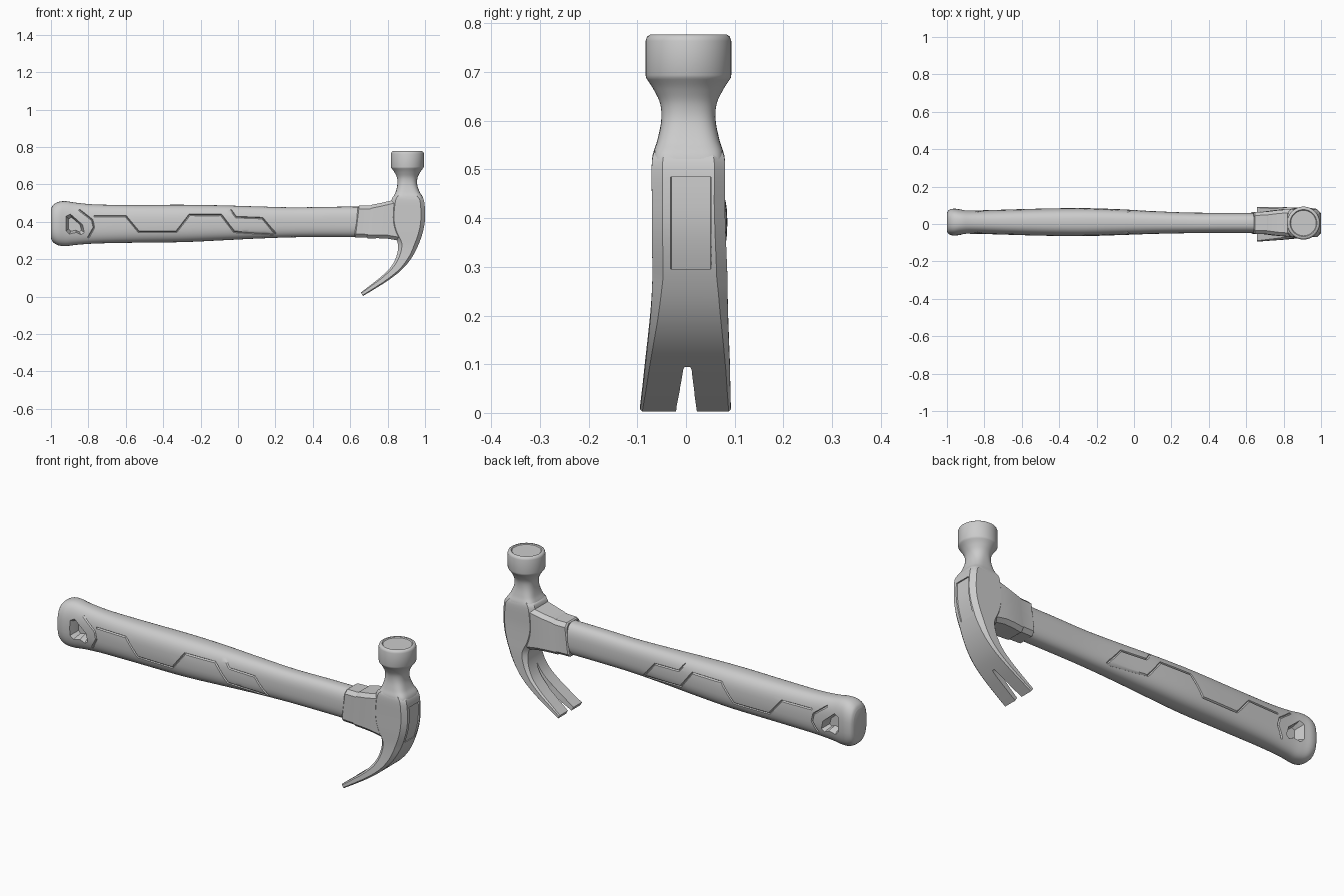
import bpy, bmesh
from math import sin, cos, pi, copysign
from mathutils import Vector

if "Cube" in bpy.data.objects:
    bpy.data.objects.remove(bpy.data.objects["Cube"])


def resample(st, k=5):
    """Catmull-Rom interpolation of number tuples."""
    out = []
    for i in range(len(st) - 1):
        p = [st[max(i - 1, 0)], st[i], st[i + 1], st[min(i + 2, len(st) - 1)]]
        for j in range(k):
            t = j / k
            out.append(tuple(
                0.5 * (2 * b + (c - a) * t + (2 * a - 5 * b + 4 * c - d) * t * t
                       + (3 * b - a - 3 * c + d) * t ** 3) for a, b, c, d in zip(*p)))
    return out + [st[-1]]


def loft(name, rings):
    """Skin a list of equal-length point rings and cap both ends."""
    bm = bmesh.new()
    vs = [[bm.verts.new(p) for p in r] for r in rings]
    n = len(vs[0])
    for a, b in zip(vs, vs[1:]):
        for i in range(n):
            j = (i + 1) % n
            bm.faces.new((a[i], a[j], b[j], b[i]))
    bm.faces.new(vs[0])
    bm.faces.new(vs[-1])
    bmesh.ops.recalc_face_normals(bm, faces=bm.faces)
    me = bpy.data.meshes.new(name)
    bm.to_mesh(me)
    bm.free()
    ob = bpy.data.objects.new(name, me)
    bpy.context.collection.objects.link(ob)
    return ob


def superellipse(a, b, n, count=40):
    f = lambda v: copysign(abs(v) ** (2 / n), v)
    return [(a * f(cos(2 * pi * i / count)), b * f(sin(2 * pi * i / count)))
            for i in range(count)]


def carve(ob, cutters):
    for c in cutters:
        m = ob.modifiers.new("cut", 'BOOLEAN')
        m.operation, m.solver, m.object = 'DIFFERENCE', 'EXACT', c
        bpy.context.view_layer.objects.active = ob
        bpy.ops.object.modifier_apply(modifier=m.name)
        bpy.data.objects.remove(c)


def smooth(ob, angle=35):
    bpy.ops.object.select_all(action='DESELECT')
    ob.select_set(True)
    bpy.context.view_layer.objects.active = ob
    bpy.ops.object.shade_smooth_by_angle(angle=angle * pi / 180)


# Handle: x, z centre, half height, y centre, half thickness
HN = 2.6
stations = resample([
    (-0.999, .39, .080, .010, .052), (-0.988, .39, .100, .010, .066),
    (-0.96, .39, .116, .010, .072), (-0.92, .39, .120, .010, .067),
    (-0.86, .389, .112, .010, .063), (-0.75, .388, .104, .010, .065),
    (-0.55, .389, .101, .010, .071), (-0.3, .391, .100, .010, .075),
    (-0.1, .394, .094, .010, .070), (0.1, .396, .086, .008, .061),
    (0.3, .397, .080, .006, .055), (0.5, .399, .081, .006, .054),
    (0.72, .399, .082, .006, .054)])
handle = loft("handle", [[(x, cy + y, cz + z) for y, z in superellipse(hy, hz, HN)]
                         for x, cz, hz, cy, hy in stations])


def handle_side(x, z):
    """Centre and half thickness of the handle at a point seen from the side."""
    for a, b in zip(stations, stations[1:]):
        if a[0] <= x <= b[0]:
            t = (x - a[0]) / (b[0] - a[0])
            _, cz, hz, cy, hy = [p + (q - p) * t for p, q in zip(a, b)]
            d = min(abs((z - cz) / hz), .98)
            return cy, hy * (1 - d ** HN) ** (1 / HN)


# Grip grooves, on both sides
lines = [
    [(-.77, .43), (-.60, .43), (-.53, .345), (-.33, .345), (-.26, .437),
     (-.09, .437), (-.02, .345), (.19, .332)],
    [(-.04, .465), (-.01, .425), (.13, .42), (.20, .335)],
    [(-.85, .465), (-.78, .41), (-.77, .37), (-.80, .315)]]
cutters = []
for side in (-1, 1):
    for line in lines:
        pts = []
        for a, b in zip(line, line[1:]):
            a, b = Vector(a), Vector(b)
            k = max(2, int((b - a).length / .03))
            pts += [a.lerp(b, i / k) for i in range(k)]
        pts.append(Vector(line[-1]))
        rings = []
        for i, p in enumerate(pts):
            d = (pts[min(i + 1, len(pts) - 1)] - pts[max(i - 1, 0)]).normalized()
            cy, h = handle_side(*p)
            q = Vector((-d.y, d.x)) * .008
            rings.append([(p.x + q.x * s, cy + side * (h + e), p.y + q.y * s)
                          for s, e in ((0, -.006), (1.3, .008), (-1.3, .008))])
        cutters.append(loft("groove_cutter", rings))
    # Hanging recess in the butt, tapering inwards
    tri = [(-.915, .425), (-.895, .437), (-.835, .385), (-.825, .345),
           (-.84, .332), (-.865, .345), (-.90, .338), (-.915, .355)]
    cutters.append(loft("recess_cutter", [
        [(-.875 + (x + .875) * s, .01 + side * y, .385 + (z - .385) * s) for x, z in tri]
        for y, s in ((.015, .75), (.05, .95), (.062, 1.08), (.09, 1.3))]))
carve(handle, cutters)
smooth(handle)


def octagon(a, b, c):
    return [(a, b - c), (a - c, b), (c - a, b), (-a, b - c),
            (-a, c - b), (c - a, -b), (a - c, -b), (a, c - b)]


# Collar joining handle and head: x, z centre, half height, half thickness
collar = loft("collar", [
    [(x + z * .12, .006 + y, cz + z) for y, z in octagon(hy, hz, .018)]
    for x, cz, hz, hy in [(.632, .401, .080, .052), (.638, .401, .085, .058),
                          (.70, .401, .086, .060), (.705, .401, .090, .061),
                          (.76, .407, .095, .068), (.81, .412, .102, .072),
                          (.87, .412, .112, .072)]])
smooth(collar, 25)

# Head body and claw: inner x, z, outer x, z, y centre, half width
body_st = [
    (.845, .545, .968, .545, .005, .066), (.822, .52, .994, .515, .005, .075),
    (.812, .42, 1.0, .43, .005, .075), (.825, .35, .992, .36, .006, .076),
    (.854, .285, .966, .28, .008, .077), (.850, .225, .927, .205, .007, .079),
    (.822, .165, .875, .143, .005, .083), (.772, .112, .808, .090, .003, .087),
    (.712, .064, .738, .045, .001, .090), (.657, .022, .668, .003, -.001, .093)]
rings = []
for ix, iz, ox, oz, cy, h in resample(body_st):
    i, o = Vector((ix, 0, iz)), Vector((ox, cy, oz))
    i.y = cy
    mid, half = (i + o) / 2, (o - i).length / 2
    d = (o - i).normalized()
    rings.append([mid + d * u + Vector((0, v, 0))
                  for u, v in octagon(half, h, min(.022, half * .4))])
claw = loft("head_and_claw", rings)


def strip(name, st):
    """Cutter following the claw: inner xz, outer xz, depths t0 t1, half widths, y."""
    out = []
    for ix, iz, ox, oz, t0, t1, w0, w1, y in st:
        i, d = Vector((ix, y, iz)), Vector((ox - ix, 0, oz - iz))
        out.append([i + d * t + Vector((0, w, 0))
                    for t, w in ((t0, -w0), (t0, w0), (t1, w1), (t1, -w1))])
    return loft(name, out)


# Nail slot through the claw, continuing as a groove on the inside
slot = strip("slot_cutter", [
    (.60, -.02, .61, -.045, -1.5, 2.5, .026, .023, .001),
    (.657, .022, .668, .003, -1.2, 2.2, .024, .020, .001),
    (.712, .064, .738, .045, -.5, 1.5, .021, .013, .002),
    (.768, .108, .804, .087, -.4, 1.3, .018, .007, .003),
    (.785, .125, .826, .103, -.35, .7, .016, .004, .003),
    (.822, .165, .875, .143, -.3, .35, .012, .003, .004),
    (.845, .21, .915, .19, -.2, .03, .006, .002, .005)])
# Shallow panel on the outer face
panel = strip("panel_cutter", [
    (*s[:4], .965, 1.2, .040, .052, .010) for s in resample(body_st)[7:20]])
carve(claw, [slot, panel])
smooth(claw, 30)

# Neck and striking face: z, x centre, half x, half y, squareness
neck_st = resample([
    (.49, .908, .088, .074, 5), (.53, .909, .080, .073, 4.5), (.56, .907, .064, .064, 3.5),
    (.60, .905, .053, .056, 2.7), (.635, .905, .055, .058, 2.2),
    (.665, .905, .069, .072, 2), (.688, .905, .086, .087, 2)])
neck_st += [(.694, .906, .088, .088, 2), (.764, .906, .088, .088, 2),
            (.773, .906, .085, .085, 2), (.777, .906, .079, .079, 2),
            (.777, .906, .072, .072, 2), (.773, .906, .068, .068, 2)]
neck = loft("neck_and_face", [[(cx + x, .005 + y, z) for x, y in superellipse(a, b, n, 48)]
                              for z, cx, a, b, n in neck_st])
smooth(neck, 40)
